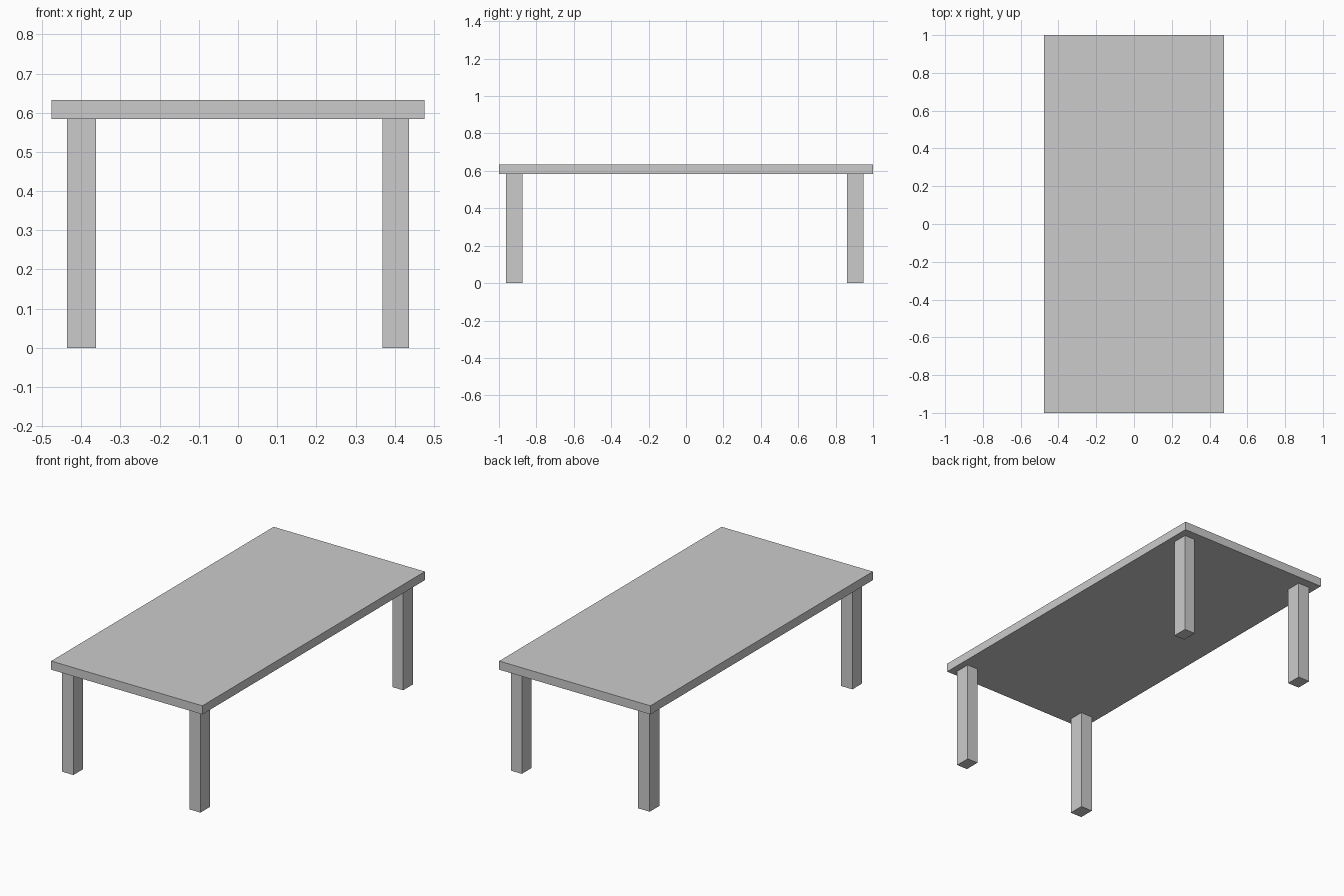
import bpy

if "Cube" in bpy.data.objects:
    bpy.data.objects.remove(bpy.data.objects["Cube"])


def box(name, x, y, z):
    """Add a box spanning the given (min, max) ranges."""
    spans = (x, y, z)
    bpy.ops.mesh.primitive_cube_add(size=1, location=[(a + b) / 2 for a, b in spans])
    obj = bpy.context.object
    obj.name = name
    obj.scale = [b - a for a, b in spans]
    bpy.ops.object.transform_apply(location=False, rotation=False, scale=True)
    return obj


TOP_UNDERSIDE = 0.584
TOP_HEIGHT = 0.633

# Table top
box("table_top", (-0.476, 0.476), (-1.0, 1.0), (TOP_UNDERSIDE, TOP_HEIGHT))

# Four legs, slightly inset from the corners
sides = {"left": (-0.436, -0.363), "right": (0.369, 0.437)}
ends = {"front": (-0.962, -0.874), "back": (0.861, 0.949)}
for end, y in ends.items():
    for side, x in sides.items():
        box(f"{end}_{side}_leg", x, y, (0.0, TOP_UNDERSIDE))
